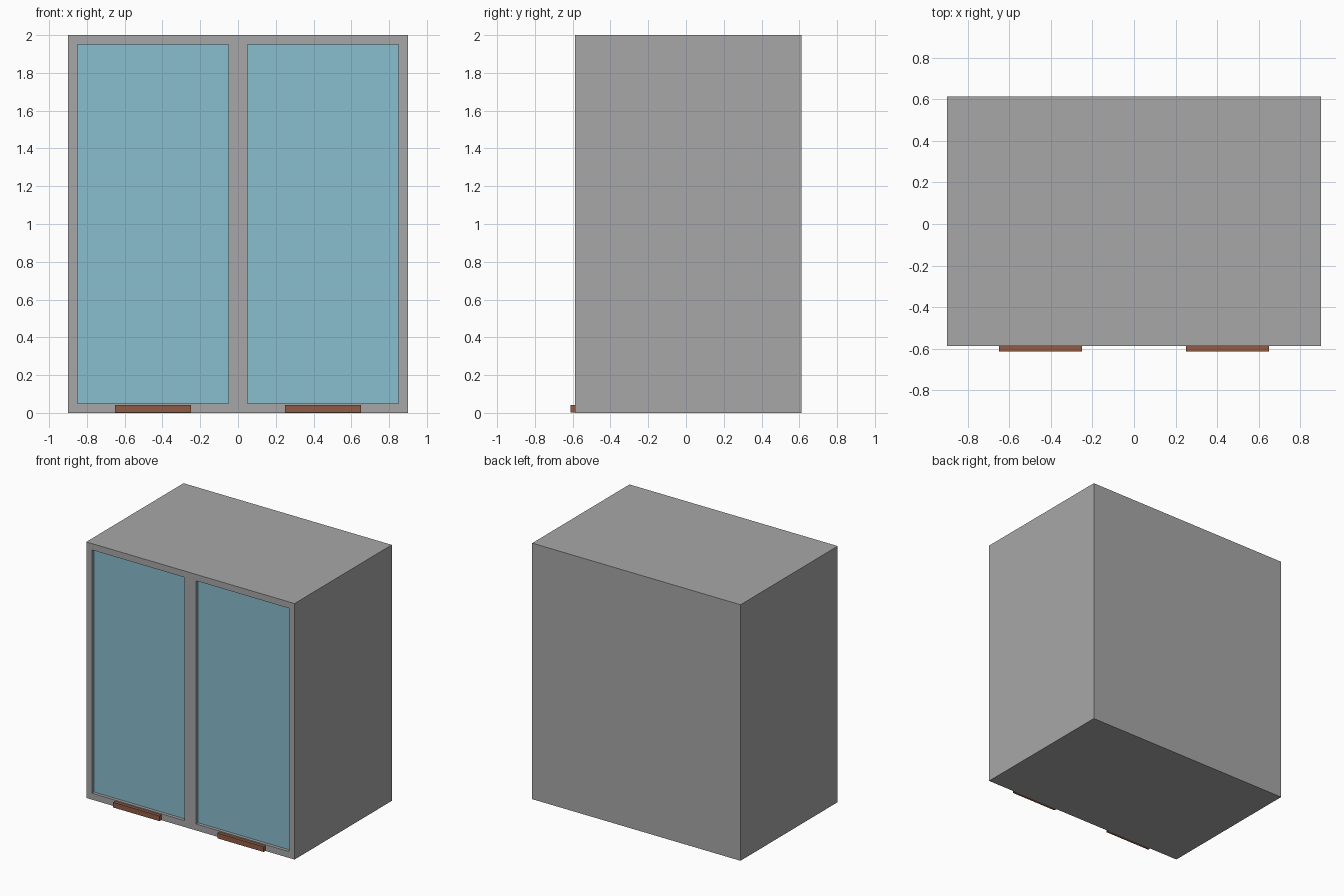
import bpy
import bmesh
from mathutils import Vector

default = bpy.data.objects.get("Cube")
if default:
    bpy.data.objects.remove(default, do_unlink=True)

WIDTH, HEIGHT = 1.8, 2.0
FRONT, BACK = -0.5875, 0.6125
BORDER, RECESS = 0.05, 0.025


def material(name, rgb):
    mat = bpy.data.materials.new(name)
    mat.use_nodes = True
    mat.diffuse_color = (*rgb, 1)
    mat.node_tree.nodes["Principled BSDF"].inputs["Base Color"].default_value = (*rgb, 1)
    return mat


def box(bm, low, high):
    for v in bmesh.ops.create_cube(bm, size=1)["verts"]:
        v.co = Vector([h if c > 0 else l for c, l, h in zip(v.co, low, high)])


def finish(bm, name, *mats):
    bmesh.ops.recalc_face_normals(bm, faces=bm.faces)
    mesh = bpy.data.meshes.new(name)
    bm.to_mesh(mesh)
    bm.free()
    for mat in mats:
        mesh.materials.append(mat)
    obj = bpy.data.objects.new(name, mesh)
    bpy.context.collection.objects.link(obj)
    return obj


grey = material("grey_casing", (0.39, 0.39, 0.39))
glass = material("blue_glass", (0.25, 0.51, 0.615))
brown = material("brown_wood", (0.275, 0.107, 0.06))

# Cabinet body: slice the front face into a frame and two panes
bm = bmesh.new()
box(bm, (-WIDTH / 2, FRONT, 0), (WIDTH / 2, BACK, HEIGHT))


def front_faces():
    return [f for f in bm.faces if all(abs(v.co.y - FRONT) < 1e-4 for v in f.verts)]


edge = WIDTH / 2 - BORDER
cuts = [((x, 0, 0), (1, 0, 0)) for x in (-edge, -BORDER, BORDER, edge)]
cuts += [((0, 0, z), (0, 0, 1)) for z in (BORDER, HEIGHT - BORDER)]
for point, normal in cuts:
    faces = front_faces()
    geom = set(faces)
    for f in faces:
        geom.update(f.edges, f.verts)
    bmesh.ops.bisect_plane(bm, geom=list(geom), plane_co=point, plane_no=normal)

# Push the panes back behind the frame and colour them as glass
for face in front_faces():
    c = face.calc_center_median()
    if BORDER < abs(c.x) < edge and BORDER < c.z < HEIGHT - BORDER:
        pane = bmesh.ops.extrude_discrete_faces(bm, faces=[face])["faces"][0]
        bmesh.ops.translate(bm, verts=pane.verts, vec=(0, RECESS, 0))
        pane.material_index = 1
finish(bm, "cabinet_body", grey, glass)

# Handles along the lower edge of each door
for name, x in (("right_handle", -0.45), ("left_handle", 0.45)):
    bm = bmesh.new()
    box(bm, (x - 0.2, FRONT - 0.025, 0.002), (x + 0.2, FRONT, 0.042))
    finish(bm, name, brown)
